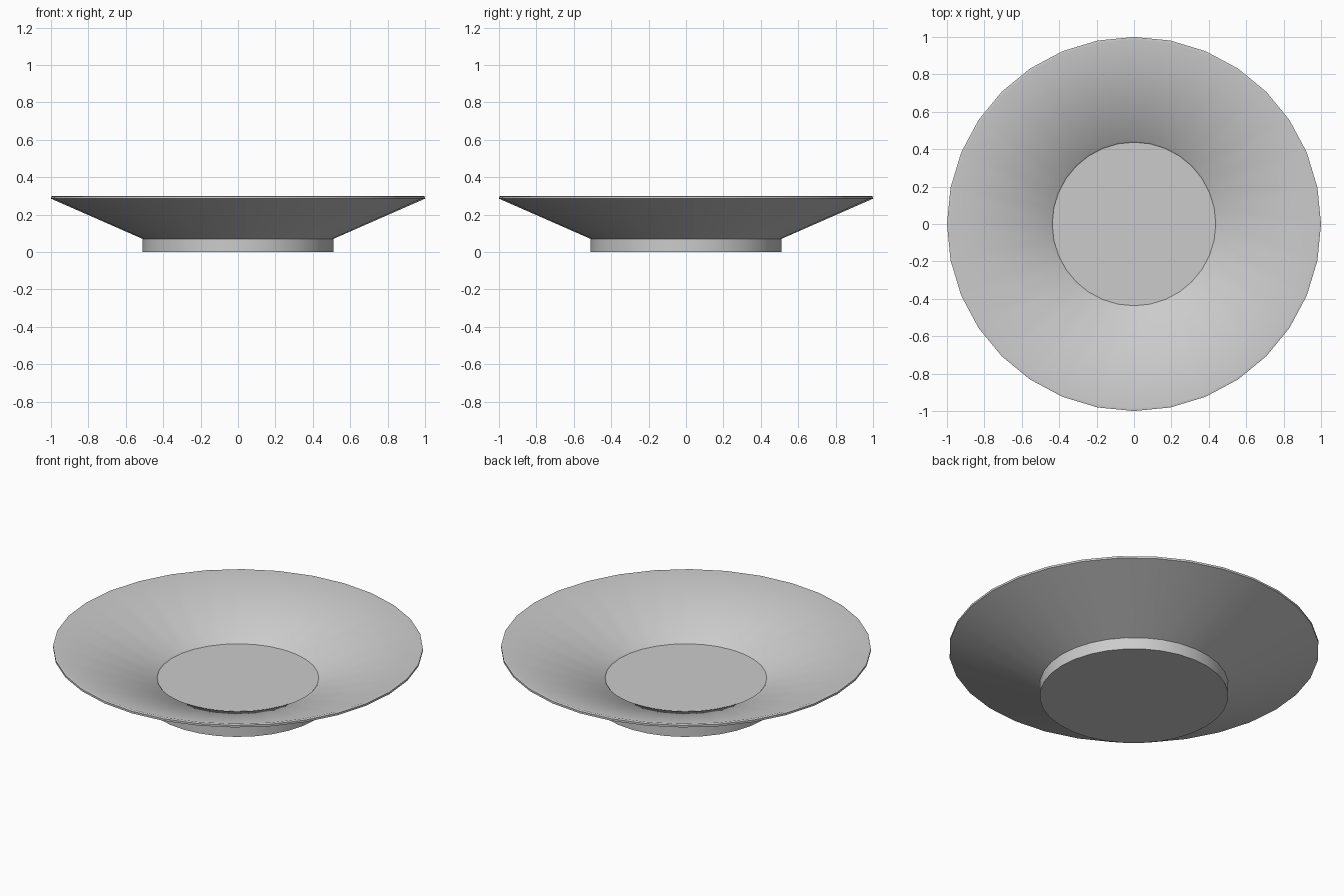
import bpy, bmesh
from math import cos, sin, tau, radians

if "Cube" in bpy.data.objects:
    bpy.data.objects.remove(bpy.data.objects["Cube"])

SIDES = 32

def lathe(name, profile):
    """Revolve an (r, z) profile around z; both ends are closed with flat caps."""
    bm = bmesh.new()
    rings = [[bm.verts.new((r * cos(tau * i / SIDES), r * sin(tau * i / SIDES), z))
              for i in range(SIDES)] for r, z in profile]
    for a, b in zip(rings, rings[1:]):
        for i in range(SIDES):
            j = (i + 1) % SIDES
            bm.faces.new((a[i], a[j], b[j], b[i]))
    bm.faces.new(rings[0][::-1])
    bm.faces.new(rings[-1])
    bmesh.ops.recalc_face_normals(bm, faces=bm.faces)
    mesh = bpy.data.meshes.new(name)
    bm.to_mesh(mesh)
    bm.free()
    ob = bpy.data.objects.new(name, mesh)
    bpy.context.collection.objects.link(ob)
    bpy.context.view_layer.objects.active = ob
    ob.select_set(True)
    bpy.ops.object.shade_smooth_by_angle(angle=radians(30))
    return ob

# Dish: foot, flared underside, thin rim, sloping inside, slightly sunk floor
lathe("dish", [
    (0.51, 0.0), (0.51, 0.07),
    (1.0, 0.285), (1.0, 0.297), (0.985, 0.30),
    (0.445, 0.122), (0.437, 0.114),
])
